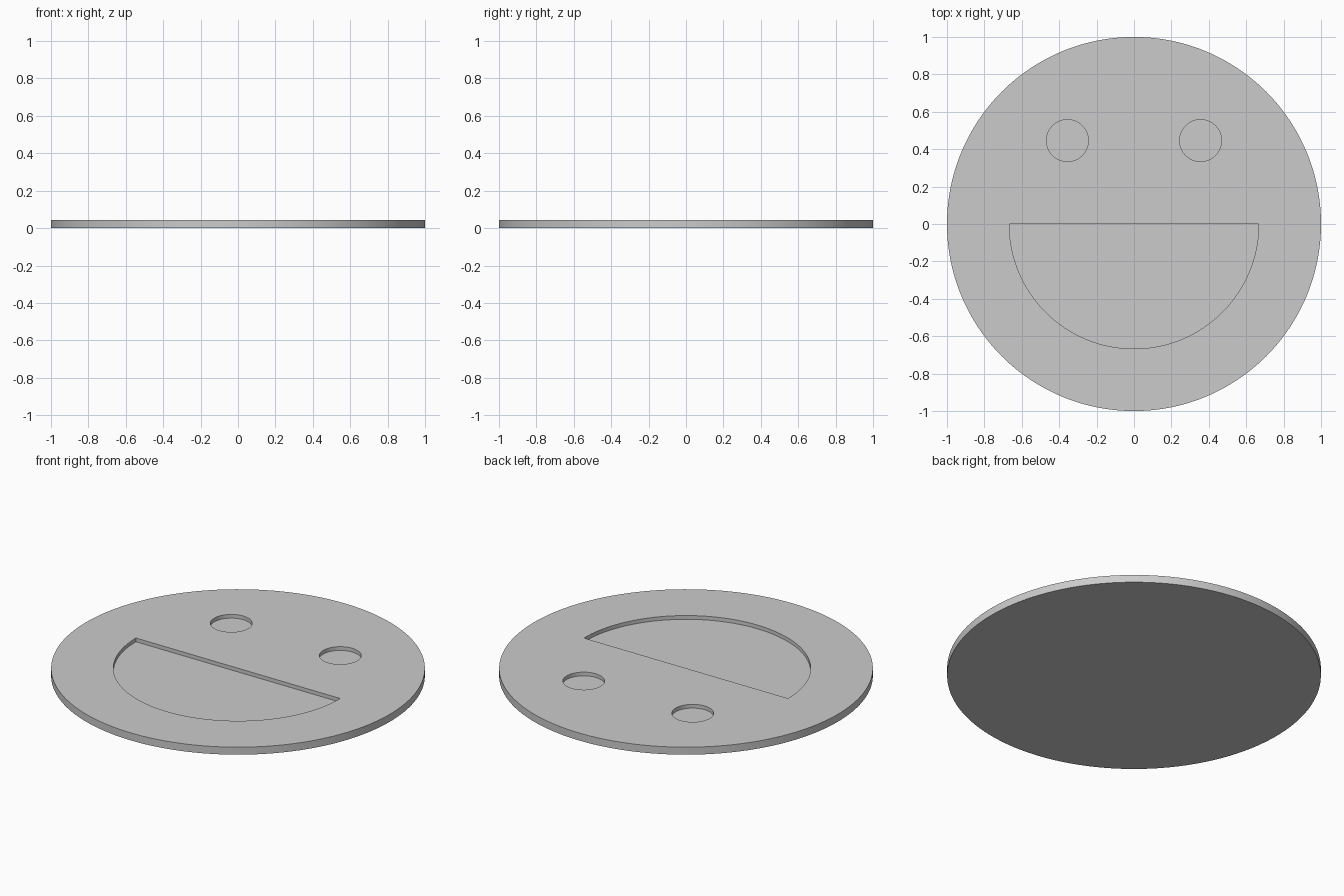
import bpy
import bmesh
import math

cube = bpy.data.objects.get("Cube")
if cube:
    bpy.data.objects.remove(cube, do_unlink=True)

THICK = 0.0444
FLOOR = THICK / 2
TOP = 0.1

grey = bpy.data.materials.new("light_grey")
grey.use_nodes = True
colour = (0.6, 0.6, 0.6, 1)
grey.diffuse_color = colour
grey.node_tree.nodes["Principled BSDF"].inputs["Base Color"].default_value = colour


def arc(radius, start, end, steps, cx=0, cy=0):
    """Outline points along an arc, both ends included."""
    angles = [start + (end - start) * i / steps for i in range(steps + 1)]
    return [(cx + radius * math.cos(a), cy + radius * math.sin(a)) for a in angles]


def circle(radius, steps, cx=0, cy=0):
    return arc(radius, 0, math.tau, steps, cx, cy)[:-1]


def prism(name, outline, low, high):
    """Extrude a flat outline from low to high."""
    bm = bmesh.new()
    face = bm.faces.new([bm.verts.new((x, y, low)) for x, y in outline])
    top = bmesh.ops.extrude_face_region(bm, geom=[face])["geom"]
    verts = [v for v in top if isinstance(v, bmesh.types.BMVert)]
    bmesh.ops.translate(bm, verts=verts, vec=(0, 0, high - low))
    bmesh.ops.recalc_face_normals(bm, faces=bm.faces)
    mesh = bpy.data.meshes.new(name)
    bm.to_mesh(mesh)
    bm.free()
    mesh.materials.append(grey)
    obj = bpy.data.objects.new(name, mesh)
    bpy.context.collection.objects.link(obj)
    return obj


# Round plate
disc = prism("face_disc", circle(1, 192), 0, THICK)

# Recesses: half-round mouth and two eyes
cutters = [prism("mouth_cutter", arc(0.667, math.pi, math.tau, 96), FLOOR, TOP)]
for side, name in ((1, "left_eye_cutter"), (-1, "right_eye_cutter")):
    cutters.append(prism(name, circle(0.112, 64, side * 0.356, 0.446), FLOOR, TOP))

bpy.ops.object.select_all(action="DESELECT")
disc.select_set(True)
bpy.context.view_layer.objects.active = disc
for cutter in cutters:
    cutter.hide_render = True
    cut = disc.modifiers.new(cutter.name, "BOOLEAN")
    cut.operation = "DIFFERENCE"
    cut.solver = "EXACT"
    cut.object = cutter
    bpy.ops.object.modifier_apply(modifier=cut.name)
    bpy.data.objects.remove(cutter, do_unlink=True)

# Smooth walls with crisp rims
bpy.ops.object.shade_smooth_by_angle(angle=math.radians(30))
